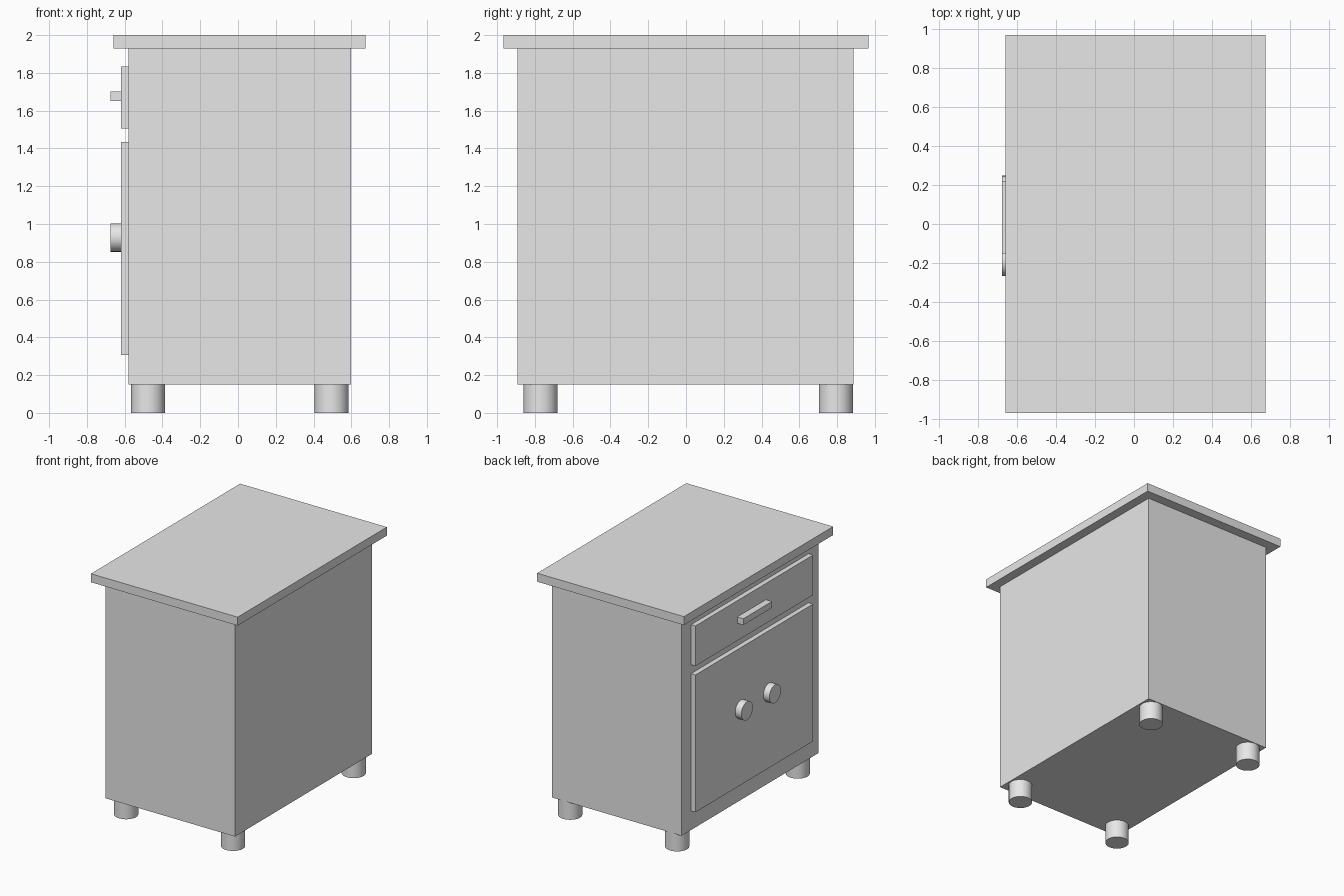
import bpy
import math

if "Cube" in bpy.data.objects:
    bpy.data.objects.remove(bpy.data.objects["Cube"])

grey = bpy.data.materials.new("plain grey")
grey.diffuse_color = (0.8, 0.8, 0.8, 1)
grey.use_nodes = True
grey.node_tree.nodes["Principled BSDF"].inputs["Base Color"].default_value = grey.diffuse_color


def box(name, x, y, z):
    """Box given by its (min, max) extent on each axis."""
    spans = (x, y, z)
    bpy.ops.mesh.primitive_cube_add(size=1, location=[(a + b) / 2 for a, b in spans])
    ob = bpy.context.object
    ob.name = name
    ob.scale = [b - a for a, b in spans]
    bpy.ops.object.transform_apply(location=False, rotation=False, scale=True)
    ob.data.materials.append(grey)
    return ob


def cylinder(name, radius, depth, location, rotation=(0, 0, 0)):
    bpy.ops.mesh.primitive_cylinder_add(vertices=32, radius=radius, depth=depth,
                                        location=location, rotation=rotation)
    ob = bpy.context.object
    ob.name = name
    ob.data.materials.append(grey)
    bpy.ops.object.shade_smooth_by_angle(angle=math.radians(30))
    return ob


# Cabinet body and overhanging top
box("cabinet_body", (-0.58, 0.597), (-0.892, 0.887), (0.15, 1.93))
box("table_top", (-0.658, 0.674), (-0.967, 0.967), (1.93, 2.0))

# Drawer and door panels on the -x side
box("drawer_front", (-0.62, -0.58), (-0.762, 0.762), (1.506, 1.835))
box("door_panel", (-0.62, -0.58), (-0.762, 0.762), (0.306, 1.433))

# Drawer handle and two round knobs
box("drawer_handle", (-0.675, -0.62), (-0.15, 0.22), (1.65, 1.702))
for i, y in enumerate((0.172, -0.192)):
    cylinder(f"door_knob_{i + 1}", 0.075, 0.055, (-0.6475, y, 0.928),
             (0, math.pi / 2, 0))

# Four round feet
for i, x in enumerate((-0.476, 0.495)):
    for j, y in enumerate((-0.77, 0.794)):
        cylinder(f"foot_{2 * i + j + 1}", 0.09, 0.15, (x, y, 0.075))
